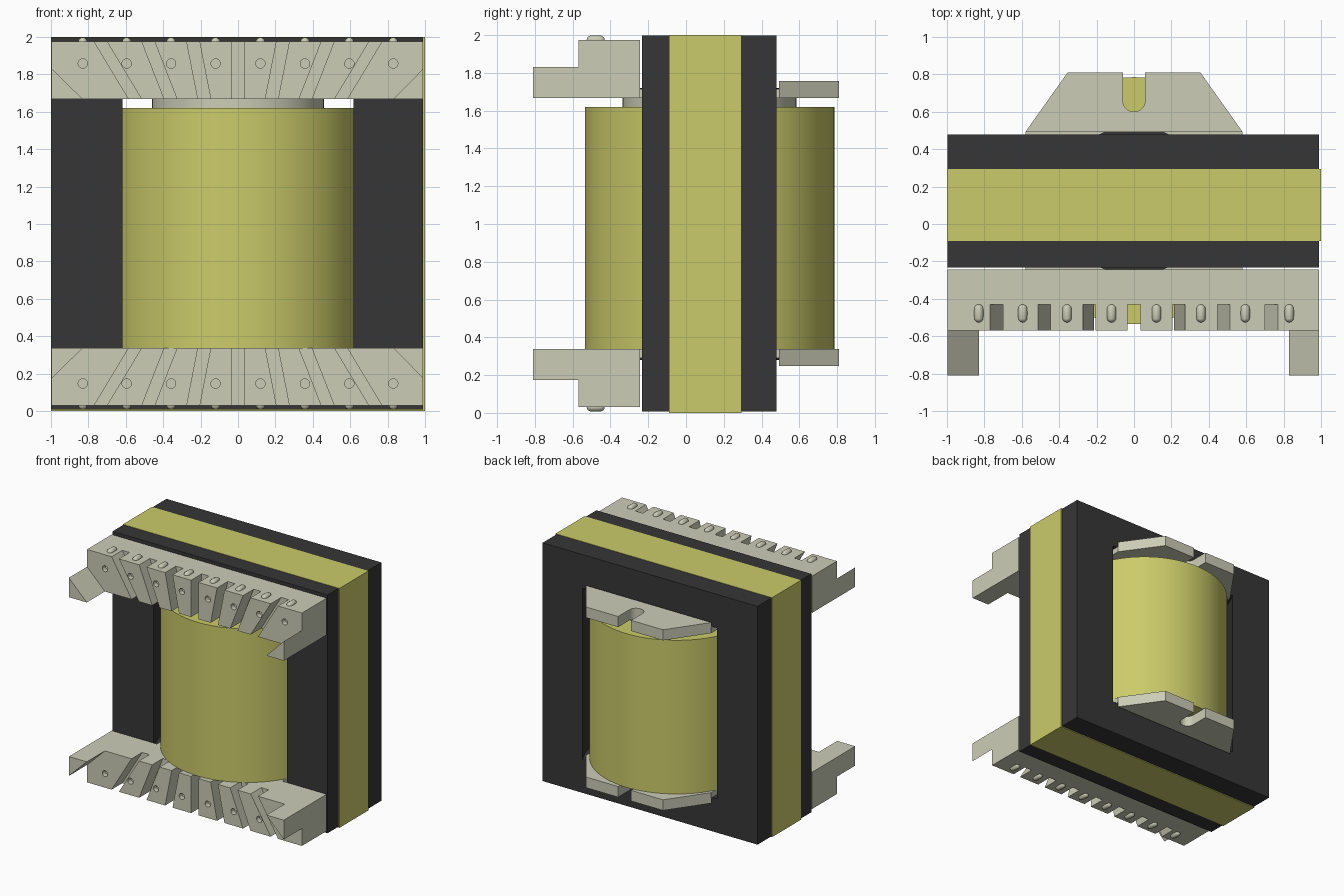
import bpy, bmesh, math
from mathutils import Matrix, Vector

cube = bpy.data.objects.get("Cube")
if cube:
    bpy.data.objects.remove(cube, do_unlink=True)


def material(name, rgb):
    m = bpy.data.materials.new(name)
    m.use_nodes = True
    m.diffuse_color = (*rgb, 1)
    m.node_tree.nodes["Principled BSDF"].inputs["Base Color"].default_value = (*rgb, 1)
    return m


BLACK = material("ferrite black", (0.037, 0.037, 0.037))
YELLOW = material("tape yellow", (0.60, 0.60, 0.145))
CREAM = material("bobbin cream", (0.60, 0.61, 0.47))

CY = 0.125          # y of the winding axis
MIRROR_Z = 2.005    # sum of matching bottom and top heights


def finish(bm, name, mat, smooth=False):
    bmesh.ops.recalc_face_normals(bm, faces=bm.faces)
    me = bpy.data.meshes.new(name)
    bm.to_mesh(me)
    bm.free()
    ob = bpy.data.objects.new(name, me)
    bpy.context.collection.objects.link(ob)
    me.materials.append(mat)
    if smooth:
        bpy.ops.object.select_all(action='DESELECT')
        ob.select_set(True)
        bpy.context.view_layer.objects.active = ob
        bpy.ops.object.shade_smooth_by_angle(angle=math.radians(35))
    return ob


def prism(bm, pts, a, b, axis):
    """Extrude a 2D outline from a to b along y (xz outline) or z (xy outline)."""
    place = (lambda p, t: (p[0], t, p[1])) if axis == 'y' else (lambda p, t: (p[0], p[1], t))
    lo = [bm.verts.new(place(p, a)) for p in pts]
    hi = [bm.verts.new(place(p, b)) for p in pts]
    bm.faces.new(lo)
    bm.faces.new(hi[::-1])
    n = len(pts)
    for i in range(n):
        bm.faces.new((lo[i], lo[(i + 1) % n], hi[(i + 1) % n], hi[i]))


def box(bm, x, y, z):
    prism(bm, [(x[0], y[0]), (x[1], y[0]), (x[1], y[1]), (x[0], y[1])], z[0], z[1], 'z')


def cylinder(bm, r, z0, z1):
    prism(bm, [(r * math.cos(t * math.tau / 96), CY + r * math.sin(t * math.tau / 96))
               for t in range(96)], z0, z1, 'z')


def cut(ob, cutter):
    mod = ob.modifiers.new("cut", 'BOOLEAN')
    mod.operation = 'DIFFERENCE'
    mod.solver = 'EXACT'
    mod.object = cutter
    bpy.ops.object.select_all(action='DESELECT')
    bpy.context.view_layer.objects.active = ob
    ob.select_set(True)
    bpy.ops.object.modifier_apply(modifier=mod.name)
    bpy.data.objects.remove(cutter, do_unlink=True)


# Core block with a round winding space that breaks through front and back
bm = bmesh.new()
box(bm, (-0.996, 0.99), (-0.232, 0.478), (0.007, 1.997))
core = finish(bm, "core", BLACK)
bm = bmesh.new()
cylinder(bm, 0.713, 0.288, 1.716)
cutter = finish(bm, "core_cutter", BLACK)
cutter.hide_render = True
cut(core, cutter)
core.select_set(True)
bpy.ops.object.shade_smooth_by_angle(angle=math.radians(30))

# Centre leg of the core
bm = bmesh.new()
cylinder(bm, 0.40, 0.28, 1.72)
finish(bm, "core_centre_leg", BLACK, True)

# Tape loop around the core
bm = bmesh.new()
for x, z in (((-1, -0.98), (0, 2)), ((0.98, 1), (0, 2)),
             ((-0.98, 0.98), (0, 0.02)), ((-0.98, 0.98), (1.98, 2))):
    box(bm, x, (-0.09, 0.293), z)
finish(bm, "tape_band", YELLOW)

# Winding and the bobbin tube inside it
bm = bmesh.new()
cylinder(bm, 0.66, 0.335, 1.62)
finish(bm, "winding", YELLOW, True)
bm = bmesh.new()
cylinder(bm, 0.46, 0.31, 1.69)
finish(bm, "bobbin_tube", CREAM, True)

# Slot centres at the outer and the inner edge of each terminal block
OUTER = (-0.735, -0.48, -0.24, 0, 0.24, 0.48, 0.735)
INNER = (-0.55, -0.36, -0.18, 0, 0.18, 0.36, 0.55)
PIN_X = [s * x for x in (0.12, 0.358, 0.595, 0.83) for s in (-1, 1)]
HALF = 0.034
X0, X1 = -0.996, 0.99

for side in ("bottom", "top"):
    def h(z, side=side):
        return z if side == "bottom" else MIRROR_Z - z

    # Terminal block: solid back strip and slanted teeth
    bm = bmesh.new()
    box(bm, (X0, X1), (-0.43, -0.243), (h(0.03), h(0.337)))
    finish(bm, side + "_terminal_block", CREAM)
    bm = bmesh.new()
    for i in range(8):
        lo_o, lo_i = (X0, X0) if i == 0 else (OUTER[i - 1] + HALF, INNER[i - 1] + HALF)
        hi_o, hi_i = (X1, X1) if i == 7 else (OUTER[i] - HALF, INNER[i] - HALF)
        prism(bm, [(lo_o, h(0.03)), (hi_o, h(0.03)), (hi_i, h(0.337)), (lo_i, h(0.337))],
              -0.57, -0.43, 'y')
    teeth = finish(bm, side + "_terminal_teeth", CREAM)

    # Small round holes in the front of the teeth
    bm = bmesh.new()
    for x in PIN_X:
        prism(bm, [(x + 0.025 * math.cos(t * math.tau / 20),
                    h(0.147) + 0.025 * math.sin(t * math.tau / 20)) for t in range(20)],
              -0.60, -0.53, 'y')
    holes = finish(bm, side + "_hole_cutter", CREAM)
    holes.hide_render = True
    cut(teeth, holes)

    # Rounded pins on the outer face
    bm = bmesh.new()
    for x in PIN_X:
        made = bmesh.ops.create_uvsphere(
            bm, u_segments=16, v_segments=12, radius=0.025,
            matrix=Matrix.Translation((x, -0.478, h(0.032))) @ Matrix.Rotation(math.pi / 2, 4, 'X'))
        for v in made["verts"]:
            dy = v.co.y + 0.478
            if abs(dy) > 1e-4:
                v.co.y += math.copysign(0.023, dy)
    finish(bm, side + "_pins", CREAM, True)

    # Wedge feet at both ends
    for name, xe, xi in (("left", X1, 0.83), ("right", X0, -0.83)):
        bm = bmesh.new()
        prism(bm, [(xe, h(0.337)), (xi, h(0.337)), (xe, h(0.175))], -0.81, -0.57, 'y')
        finish(bm, f"{side}_{name}_foot", CREAM)

    # Thin bobbin flange running through the core
    bm = bmesh.new()
    box(bm, (-0.58, 0.58), (-0.245, 0.495), (h(0.291), h(0.337)))
    finish(bm, side + "_flange", CREAM)

    # Tapered rear flange with a rounded notch
    notch = [(0.06 * math.cos(a), 0.66 - 0.06 * math.sin(a))
             for a in (math.pi * k / 12 for k in range(13))]
    outline = ([(-0.58, 0.493), (0.58, 0.493), (0.355, 0.81), (0.06, 0.81)]
               + notch + [(-0.06, 0.81), (-0.355, 0.81)])
    bm = bmesh.new()
    prism(bm, outline, h(0.248), h(0.337), 'z')
    finish(bm, side + "_rear_flange", CREAM, True)
